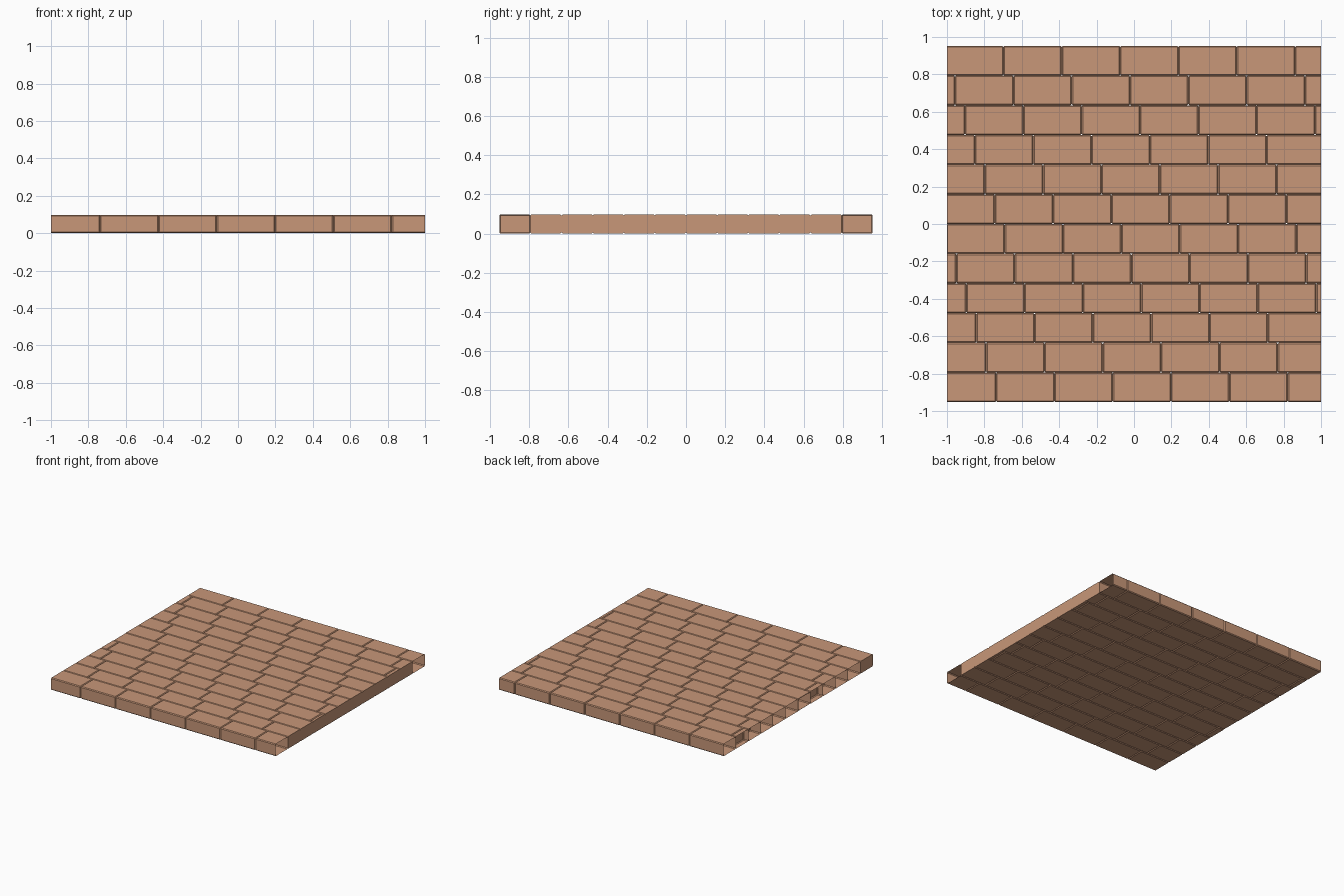
import bpy, bmesh
from mathutils import Matrix, Vector

if "Cube" in bpy.data.objects:
    bpy.data.objects.remove(bpy.data.objects["Cube"])

ROWS = 12
LENGTH, DEPTH, HEIGHT = 0.3118, 0.1587, 0.098   # one brick
BEVEL = 0.006
FIRST_JOINT, SHIFT = -0.7375, -0.0531           # running-bond offset per row

clay = bpy.data.materials.new("clay")
clay.diffuse_color = (0.58, 0.31, 0.19, 1)
clay.use_nodes = True
clay.node_tree.nodes["Principled BSDF"].inputs["Base Color"].default_value = clay.diffuse_color


def add_brick(bm, x, y):
    """Chamfered box with its left end at x, centred on y."""
    loc = Matrix.Translation((x + LENGTH / 2, y, HEIGHT / 2))
    verts = bmesh.ops.create_cube(
        bm, size=1, matrix=loc @ Matrix.Diagonal((LENGTH, DEPTH, HEIGHT, 1)))["verts"]
    edges = list({e for v in verts for e in v.link_edges})
    bmesh.ops.bevel(bm, geom=edges, offset=BEVEL, segments=1, affect='EDGES')


def trim(bm, side, closed):
    """Cut the row off at x = side; the cut is left open or capped."""
    geom = bm.verts[:] + bm.edges[:] + bm.faces[:]
    cut = bmesh.ops.bisect_plane(bm, geom=geom, plane_co=(side, 0, 0),
                                 plane_no=(side, 0, 0), clear_outer=True)
    if closed:
        rim = [e for e in cut["geom_cut"] if isinstance(e, bmesh.types.BMEdge)]
        for f in bmesh.ops.holes_fill(bm, edges=rim, sides=0)["faces"]:
            f.normal_update()
            if f.normal.dot(Vector((side, 0, 0))) < 0:
                f.normal_flip()


for row in range(ROWS):
    bm = bmesh.new()
    y = (row - (ROWS - 1) / 2) * DEPTH
    x = (FIRST_JOINT + row * SHIFT + 1) % LENGTH - 1 - LENGTH
    while x < 1:
        add_brick(bm, x, y)
        x += LENGTH
    # Right side is capped on the middle rows, left side only on the front row
    trim(bm, 1, closed=0 < row < ROWS - 1)
    trim(bm, -1, closed=row == 0)
    mesh = bpy.data.meshes.new(f"brick_row_{row + 1}")
    bm.to_mesh(mesh)
    bm.free()
    mesh.materials.append(clay)
    obj = bpy.data.objects.new(mesh.name, mesh)
    bpy.context.collection.objects.link(obj)
